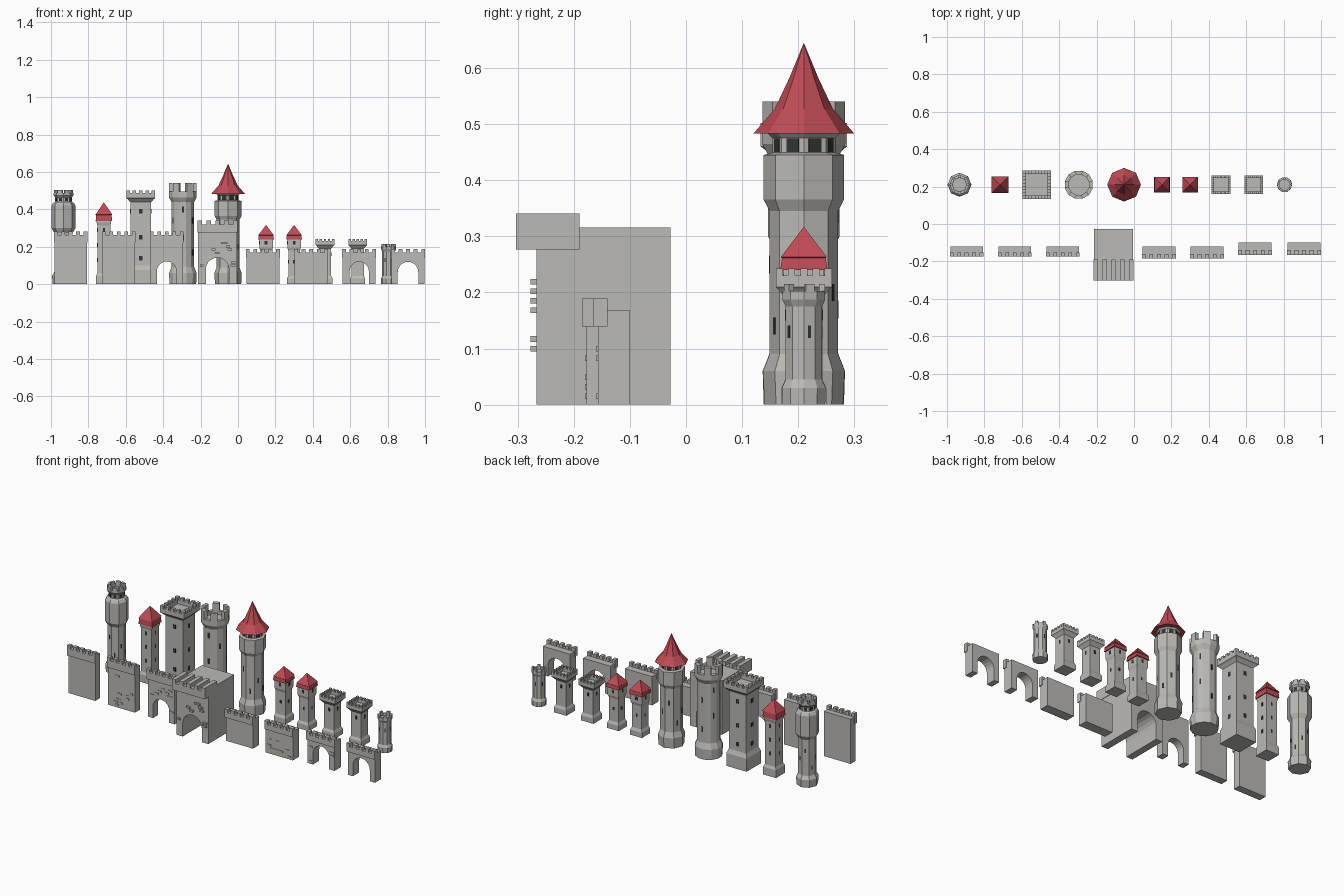
import bpy, bmesh, random
from math import sin, cos, pi, sqrt
from mathutils import Matrix, Vector

if "Cube" in bpy.data.objects:
    bpy.data.objects.remove(bpy.data.objects["Cube"])

random.seed(4)
ROW_Y = 0.21


def material(name, col):
    m = bpy.data.materials.new(name)
    m.diffuse_color = col
    m.use_nodes = True
    m.node_tree.nodes["Principled BSDF"].inputs["Base Color"].default_value = m.diffuse_color
    return m


STONE = material("stone", (0.50, 0.49, 0.46, 1))
RED = material("red_tile", (0.52, 0.07, 0.09, 1))
DARK = material("dark_opening", (0.03, 0.035, 0.035, 1))


def finish(name, bm, mat=STONE, loc=(0, 0, 0)):
    bmesh.ops.recalc_face_normals(bm, faces=bm.faces)
    me = bpy.data.meshes.new(name)
    bm.to_mesh(me)
    bm.free()
    me.materials.append(mat)
    ob = bpy.data.objects.new(name, me)
    ob.location = loc
    bpy.context.collection.objects.link(ob)
    return ob


def box(bm, x0, x1, y0, y1, z0, z1, ang=0):
    m = (Matrix.Rotation(ang, 4, 'Z')
         @ Matrix.Translation(((x0 + x1) / 2, (y0 + y1) / 2, (z0 + z1) / 2))
         @ Matrix.Diagonal((x1 - x0, y1 - y0, z1 - z0, 1)))
    bmesh.ops.create_cube(bm, size=1, matrix=m)


def lathe(bm, profile, n, rot):
    """n-sided turned solid; for n = 4 the radius is the half width."""
    rings = []
    for r, z in profile:
        r = r * sqrt(2) if n == 4 else r
        if r == 0:
            rings.append([bm.verts.new((0, 0, z))])
        else:
            rings.append([bm.verts.new((r * cos(rot + i * 2 * pi / n), r * sin(rot + i * 2 * pi / n), z))
                          for i in range(n)])
    for a, b in zip(rings, rings[1:]):
        for i in range(n):
            j = (i + 1) % n
            bm.faces.new([a[i], a[j], b[0]] if len(b) == 1 else [a[i], a[j], b[j], b[i]])
    bm.faces.new(rings[0])
    if len(rings[-1]) > 1:
        bm.faces.new(rings[-1])


def tower(name, x, profile, n, rot, merlons=(), windows=(), roof=None):
    """merlons: (angle, offset, half width, outer, depth, z0, z1)
    windows: (angle, offset, face distance, z, width, height)"""
    loc = (x, ROW_Y, 0)
    bm = bmesh.new()
    lathe(bm, profile, n, rot)
    for a, off, hw, out, d, z0, z1 in merlons:
        box(bm, out - d, out, off - hw, off + hw, z0, z1, a)
    finish(name, bm, STONE, loc)
    if windows:
        bm = bmesh.new()
        for a, off, dist, z, w, h in windows:
            box(bm, dist - 0.006, dist + 0.001, off - w / 2, off + w / 2, z - h / 2, z + h / 2, a)
        finish(name + "_windows", bm, DARK, loc)
    if roof:
        bm = bmesh.new()
        lathe(bm, roof, n, rot)
        finish(name + "_roof", bm, RED, loc)


def square_merlons(half, hw, depth, z0, z1, count=5):
    step = 2 * (half - hw) / (count - 1)
    return [(k * pi / 2, -half + hw + i * step, hw, half, depth, z0, z1)
            for k in range(4) for i in range(count - 1)] + \
           [(k * pi / 2, half - hw, hw, half, depth, z0, z1) for k in range(4)]


def face_angles(n, rot, step=1):
    return [rot + (i + 0.5) * 2 * pi / n for i in range(0, n, step)]


def four_sides(dist, heights, w, h):
    return [(k * pi / 2, 0, dist, z, w, h) for k in range(4) for z in heights]


# --- Tall towers ---
C8 = cos(pi / 8)
a8 = face_angles(8, 0)
tower("tall_watch_tower", -0.933,
      [(.058, 0), (.061, .045), (.049, .065), (.049, .275), (.064, .30), (.064, .42), (.055, .435),
       (.045, .44), (.045, .465), (.053, .475), (.053, .488), (.037, .488), (.037, .477)], 8, 0,
      [(a, 0, .013, .053 * C8, .014, .485, .505) for a in a8],
      [(a, 0, .045 * C8, .453, .017, .018) for a in a8]
      + [(a8[i], 0, .049 * C8, .11 + .05 * (i % 3), .008, .025) for i in range(8)])

tower("tall_roofed_tower", -0.717,
      [(.042, 0), (.042, .045), (.035, .06), (.035, .315), (.039, .33), (.039, .345)], 4, pi / 4,
      windows=four_sides(.035, (.13, .21, .29), .012, .022),
      roof=[(.044, .338), (.041, .37), (.045, .372), (0, .438)])

tower("tall_square_tower", -0.52,
      [(.066, 0), (.066, .075), (.056, .10), (.056, .44), (.070, .455), (.077, .46), (.077, .487),
       (.058, .487), (.058, .465)], 4, pi / 4,
      square_merlons(.077, .0095, .019, .485, .502, 5),
      four_sides(.056, (.39, .25, .14), .019, .024))

C12 = cos(pi / 12)
tower("tall_round_tower", -0.295,
      [(.074, 0), (.076, .06), (.063, .092), (.063, .44), (.077, .465), (.077, .495),
       (.056, .495), (.056, .475)], 12, pi / 12,
      [(a + pi / 6, 0, .018, .077 * C12, .02, .49, .54) for a in face_angles(12, pi / 12, 2)],
      [(k * pi / 3 + pi / 6, 0, .063 * C12, z, .010, .032) for k in range(6)
       for z in ((.17, .34) if k % 2 else (.25, .40))])

tower("tall_spire_tower", -0.053,
      [(.070, 0), (.073, .06), (.061, .09), (.061, .345), (.072, .366), (.072, .445), (.056, .449),
       (.056, .475), (.066, .485)], 8, 0,
      [],
      [(a, 0, .056 * C8, .462, .024, .024) for a in a8]
      + [(a8[i], 0, .061 * C8, .14 + .06 * (i % 3), .010, .03) for i in range(8)])
bm = bmesh.new()
lathe(bm, [(.090, .483), (.052, .527), (.026, .582), (0, .645)], 8, 0)
finish("tall_spire_roof", bm, RED, (-0.053, ROW_Y, 0))

# --- Small towers ---
for i, x in enumerate((.15, .30)):
    tower(f"small_roofed_tower_{i + 1}", x,
          [(.038, 0), (.038, .03), (.031, .045), (.031, .18), (.036, .195), (.036, .245)], 4, pi / 4,
          windows=four_sides(.036, (.222,), .014, .020) + four_sides(.031, (.12,), .010, .018),
          roof=[(.042, .24), (.039, .261), (.041, .263), (0, .317)])

for i, x in enumerate((.465, .64)):
    tower(f"small_square_tower_{i + 1}", x,
          [(.040, 0), (.040, .03), (.033, .045), (.033, .19), (.045, .205), (.050, .21), (.050, .23),
           (.037, .23), (.037, .213)], 4, pi / 4,
          square_merlons(.050, .0062, .013, .228, .243),
          four_sides(.033, (.16,), .011, .02))

C10 = cos(pi / 10)
tower("small_round_tower", .805,
      [(.040, 0), (.041, .03), (.034, .045), (.034, .175), (.040, .187), (.040, .203),
       (.029, .203), (.029, .19)], 10, 0,
      [(a, 0, .008, .040 * C10, .011, .20, .215) for a in face_angles(10, 0, 2)],
      [(a, 0, .034 * C10, .13, .006, .022) for a in face_angles(10, 0, 2)])


# --- Walls: outline in xz with optional arch, extruded along y ---
def wall(name, x0, x1, y0, y1, h, over, lip, top, depth, arch=None, bricks=0, bump=.003):
    """over: parapet overhang, lip: underside of parapet, top: merlon tops"""
    bm = bmesh.new()
    pts = [(x0, 0), (x0, h), (x1, h), (x1, 0)]
    if arch:
        ax, r, spring = arch
        pts.append((ax + r, 0))
        pts += [(ax + r * cos(t * pi / 10), spring + r * sin(t * pi / 10)) for t in range(11)]
        pts.append((ax - r, 0))
    f = bm.faces.new([bm.verts.new((x, y0, z)) for x, z in pts])
    ext = bmesh.ops.extrude_face_region(bm, geom=[f])["geom"]
    bmesh.ops.translate(bm, vec=Vector((0, y1 - y0, 0)),
                        verts=[v for v in ext if isinstance(v, bmesh.types.BMVert)])
    # overhanging parapet and merlons
    px0, px1, py = x0 - .003, x1 + .003, y0 - over
    box(bm, px0, px1, py, py + depth, lip, h + .002)
    w = (px1 - px0) / 9
    for i in range(0, 9, 2):
        box(bm, px0 + i * w, px0 + (i + 1) * w, py, py + depth, h, top)
    # raised stones on the front
    placed = 0
    for _ in range(200):
        if placed == bricks:
            break
        bx = random.uniform(x0 + .018, x1 - .018)
        bz = .015 + random.randrange(int((lip - .025) / .017)) * .017
        if arch and abs(bx - arch[0]) < arch[1] + .016 and bz < arch[1] + arch[2] + .012:
            continue
        hw = random.uniform(.009, .014)
        box(bm, bx - hw, bx + hw, y0 - bump, y0 + .004, bz - .005, bz + .005)
        placed += 1
    finish(name, bm)


for nm, x0, arch, n in (("plain", -.982, None, 0), ("brick", -.725, None, 9),
                        ("arched", -.468, (-.382, .052, .070), 9)):
    wall("tall_wall_" + nm, x0, x0 + .174, -.166, -.121, .262, .008, .222, .283, .022, arch, n)

for nm, x0, y0, arch, n in (("plain", .045, -.177, None, 0), ("brick", .303, -.177, None, 9),
                            ("arched_1", .560, -.157, (.648, .052, .068), 6),
                            ("arched_2", .821, -.157, (.909, .055, .065), 8)):
    wall("small_wall_" + nm, x0, x0 + .176, y0, y0 + .057, .168, .008, .139, .189, .025, arch, n)

# --- Gatehouse ---
wall("gatehouse", -.213, -.006, -.266, -.028, .316, .037, .277, .341, .113,
     (-.110, .062, .080), 10, .011)
